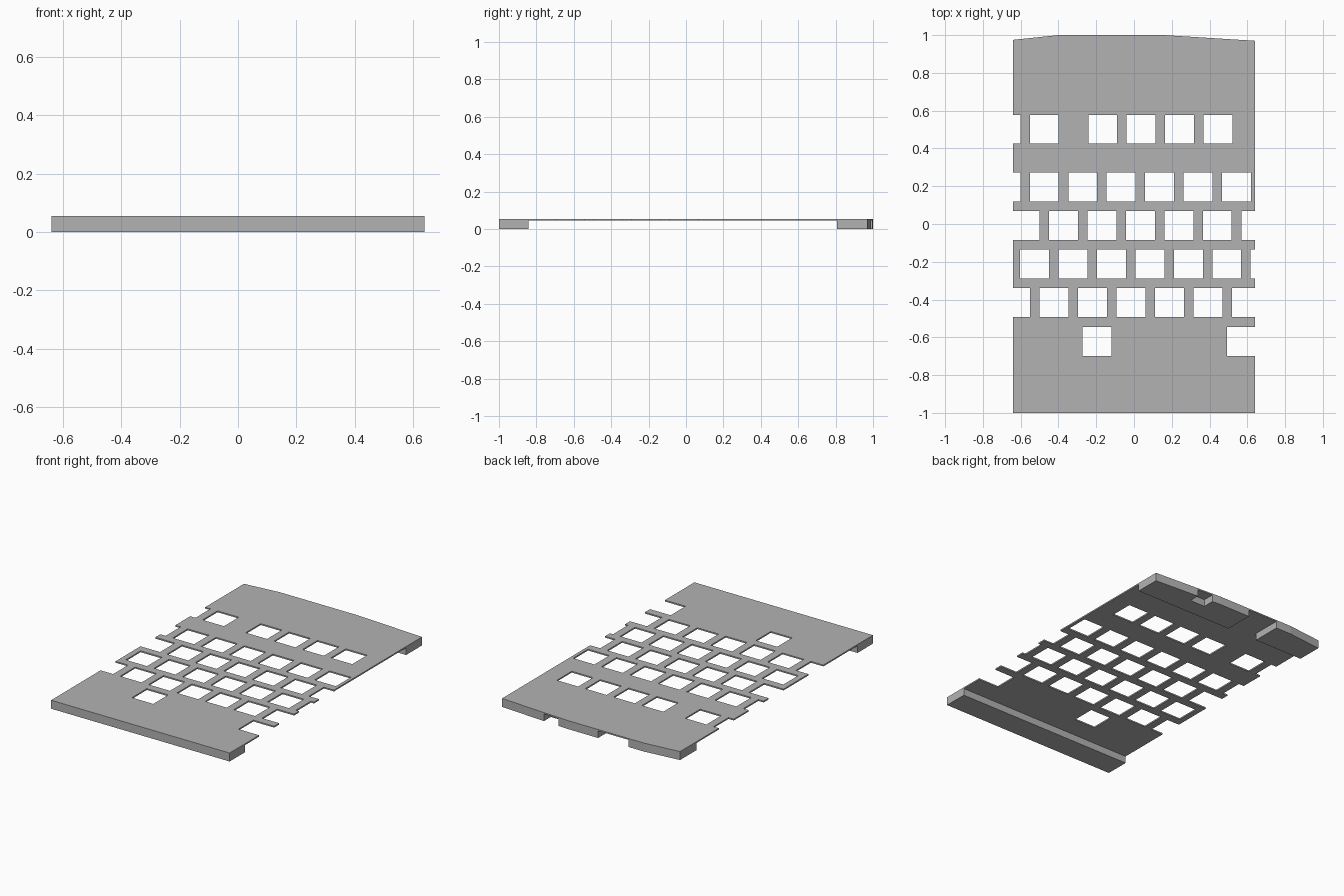
import bpy
import bmesh

cube = bpy.data.objects.get("Cube")
if cube:
    bpy.data.objects.remove(cube, do_unlink=True)

TOP, UNDER = 0.055, 0.046      # plate top and underside
HALF = 0.64                    # half width
KEY, PITCH = 0.153, 0.2035     # key opening size and spacing

grey = bpy.data.materials.new("plain grey")
grey.use_nodes = True
grey.diffuse_color = (0.45, 0.45, 0.45, 1)
grey.node_tree.nodes["Principled BSDF"].inputs["Base Color"].default_value = (0.45, 0.45, 0.45, 1)


def add_prism(bm, points, z0, z1):
    """Extrude a counter-clockwise outline from z0 to z1."""
    base = bm.faces.new([bm.verts.new((x, y, z0)) for x, y in points])
    new = bmesh.ops.extrude_face_region(bm, geom=[base])["geom"]
    for v in new:
        if isinstance(v, bmesh.types.BMVert):
            v.co.z = z1


def rect(x0, x1, y0, y1):
    return [(x0, y0), (x1, y0), (x1, y1), (x0, y1)]


def make(name, prisms):
    bm = bmesh.new()
    for points, z0, z1 in prisms:
        add_prism(bm, points, z0, z1)
    bmesh.ops.recalc_face_normals(bm, faces=bm.faces)
    mesh = bpy.data.meshes.new(name)
    bm.to_mesh(mesh)
    bm.free()
    mesh.materials.append(grey)
    obj = bpy.data.objects.new(name, mesh)
    bpy.context.collection.objects.link(obj)
    return obj


# Case outline, bowed gently at the back
back = [(HALF, 0.97), (0.16, 1.0), (-0.40, 1.0), (-HALF, 0.975)]
case = make("key_plate", [([(-HALF, -1), (HALF, -1)] + back, 0, TOP)])

# Key openings: top of row, left edge of first key, number of keys
rows = [
    (0.578, -0.755, 2), (0.578, -0.242, 4),
    (0.272, -0.755, 7),
    (0.068, -0.653, 7),
    (-0.136, -0.603, 7),
    (-0.340, -0.703, 7),
    (-0.545, -0.272, 1), (-0.545, 0.492, 1),
]
cuts = []
for y, x, count in rows:
    for i in range(count):
        left = x + i * PITCH
        right = left + KEY
        # Openings that reach a side run out past it
        if left < -HALF:
            left = -0.8
        if right > HALF:
            right = 0.8
        cuts.append((rect(left, right, y - KEY, y), -0.1, 0.2))

# Underside hollow, rear port gap and small rear socket recess
hollow = [(rect(-0.8, 0.8, -0.842, 0.807), -0.1, UNDER)]
port = [(rect(-0.288, -0.07, 0.7, 1.1), -0.1, UNDER)]
socket = [(rect(0.215, 0.325, 0.92, 1.1), -0.1, UNDER)]

for name, prisms in (("hollow", hollow), ("port_gap", port),
                     ("socket_recess", socket), ("key_openings", cuts)):
    cutter = make(name, prisms)
    cutter.hide_render = True
    mod = case.modifiers.new(name, "BOOLEAN")
    mod.operation = "DIFFERENCE"
    mod.solver = "EXACT"
    mod.object = cutter
    bpy.context.view_layer.update()
    # Apply the cut, then drop the helper
    done = bpy.data.meshes.new_from_object(
        case.evaluated_get(bpy.context.evaluated_depsgraph_get()))
    case.modifiers.clear()
    case.data = done
    bpy.data.objects.remove(cutter, do_unlink=True)

case.data.materials.clear()
case.data.materials.append(grey)
case.data.name = "key_plate"
